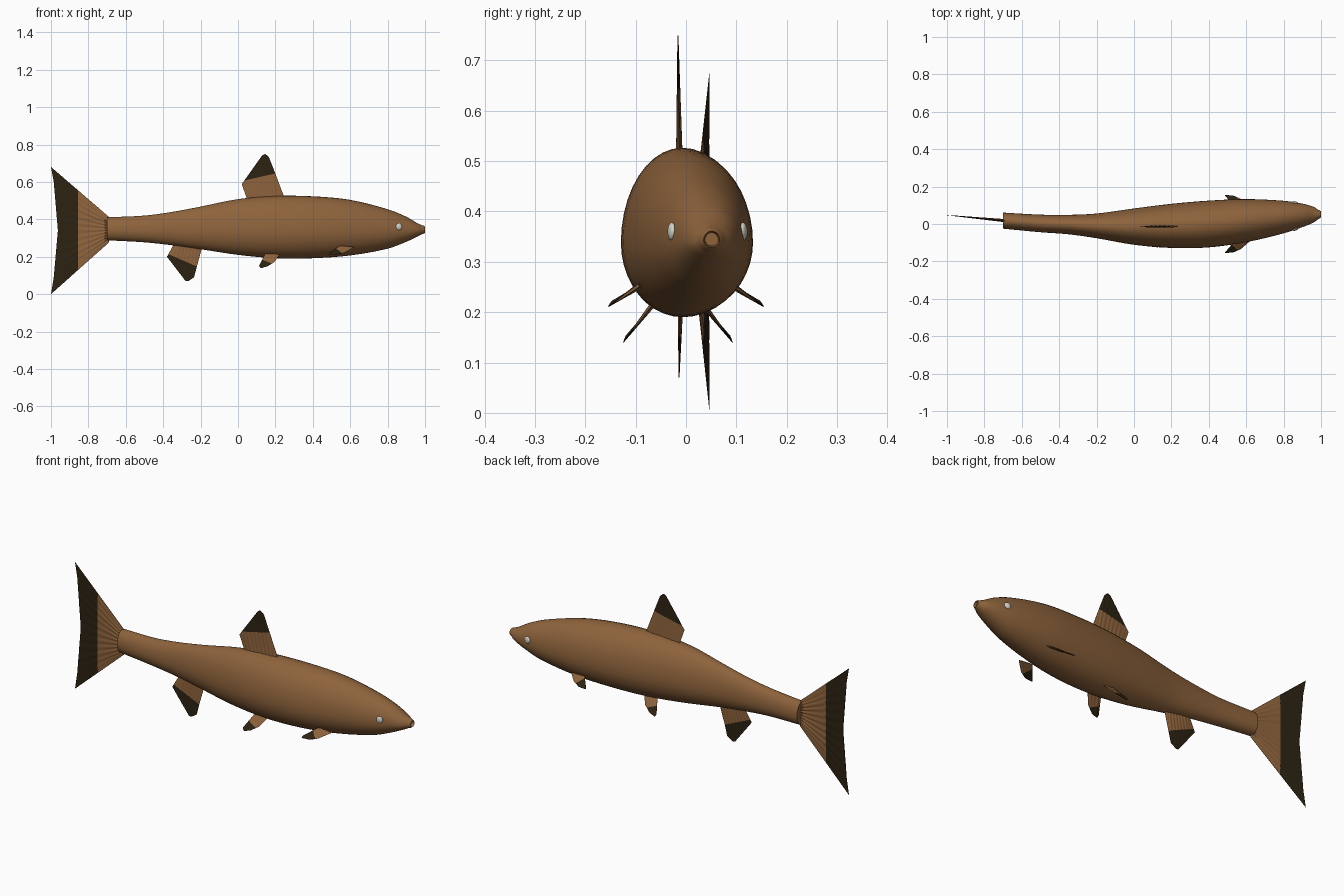
import bpy, bmesh, math
from mathutils import Vector

if "Cube" in bpy.data.objects:
    bpy.data.objects.remove(bpy.data.objects["Cube"])


def material(name, rgb):
    m = bpy.data.materials.new(name)
    m.diffuse_color = (*rgb, 1)
    m.use_nodes = True
    m.node_tree.nodes["Principled BSDF"].inputs["Base Color"].default_value = m.diffuse_color
    return m


BROWN = material("warm brown", (0.27, 0.125, 0.045))
DARK = material("dark brown", (0.025, 0.016, 0.006))
WHITE = material("eye white", (0.65, 0.65, 0.6))


def finish(bm, name, mats, angle=40):
    bmesh.ops.recalc_face_normals(bm, faces=bm.faces)
    me = bpy.data.meshes.new(name)
    bm.to_mesh(me)
    bm.free()
    for m in mats:
        me.materials.append(m)
    ob = bpy.data.objects.new(name, me)
    bpy.context.collection.objects.link(ob)
    bpy.ops.object.select_all(action='DESELECT')
    ob.select_set(True)
    bpy.context.view_layer.objects.active = ob
    bpy.ops.object.shade_smooth_by_angle(angle=math.radians(angle))
    return ob


# Body stations: x, centre y, half width, bottom z, top z
STATIONS = [
    (-0.70, 0.018, 0.043, 0.288, 0.411),
    (-0.50, 0.003, 0.047, 0.277, 0.420),
    (-0.35, -0.003, 0.052, 0.261, 0.440),
    (-0.20, -0.010, 0.066, 0.240, 0.468),
    (0.00, -0.014, 0.097, 0.210, 0.508),
    (0.20, -0.010, 0.118, 0.192, 0.525),
    (0.40, 0.000, 0.125, 0.192, 0.523),
    (0.60, 0.018, 0.115, 0.207, 0.504),
    (0.80, 0.037, 0.087, 0.243, 0.454),
    (0.90, 0.046, 0.063, 0.280, 0.414),
    (0.96, 0.050, 0.042, 0.308, 0.379),
    (0.985, 0.051, 0.025, 0.321, 0.368),
]


def body_at(x):
    """Smooth (cubic) interpolation of the stations."""
    S = STATIONS
    i = max(k for k in range(len(S) - 1) if S[k][0] <= x + 1e-9)

    def slope(k, c):
        a, b = S[max(k - 1, 0)], S[min(k + 1, len(S) - 1)]
        return (b[c] - a[c]) / (b[0] - a[0])

    h = S[i + 1][0] - S[i][0]
    t = (x - S[i][0]) / h
    return [(2*t**3 - 3*t*t + 1) * S[i][c] + (t**3 - 2*t*t + t) * h * slope(i, c)
            + (3*t*t - 2*t**3) * S[i + 1][c] + (t**3 - t*t) * h * slope(i + 1, c)
            for c in range(1, 5)]


# Body: lofted egg-shaped rings ending in a small recessed mouth
def build_body(sides=40):
    rings = []
    for a, b in zip(STATIONS, STATIONS[1:]):
        for k in range(4):
            x = a[0] + (b[0] - a[0]) * k / 4
            rings.append((x, *body_at(x)))
    rings.append(STATIONS[-1])
    for x, r in ((0.994, 0.021), (1.0, 0.016), (0.985, 0.013)):
        rings.append((x, 0.051, r, 0.345 - r, 0.345 + r))
    bm = bmesh.new()
    loops = []
    for x, cy, hw, lo, hi in rings:
        zm = lo + 0.44 * (hi - lo)
        loop = []
        for k in range(sides):
            a = 2 * math.pi * k / sides
            s = math.sin(a)
            loop.append(bm.verts.new((x, cy + hw * math.cos(a),
                                      zm + s * (hi - zm if s > 0 else zm - lo))))
        loops.append(loop)
    for p, q in zip(loops, loops[1:]):
        for k in range(sides):
            j = (k + 1) % sides
            bm.faces.new((p[k], p[j], q[j], q[k]))
    bm.faces.new(loops[0])
    bm.faces.new(loops[-1])
    finish(bm, "body", [BROWN])


def along(points, t):
    """Point at fraction t of a polyline's length."""
    pts = [Vector(p) for p in points]
    d = t * sum((b - a).length for a, b in zip(pts, pts[1:]))
    for a, b in zip(pts, pts[1:]):
        n = (b - a).length
        if d <= n + 1e-9:
            return a.lerp(b, d / n)
        d -= n
    return pts[-1]


# Fin: a thin ribbed sheet from a root line to a tip line, dark past a cut plane
def fin(name, root, tip, cut, direction, thick=0.005, rays=9, rows=8):
    cols = rays * 4
    mid_r, mid_t = along(root, 0.5), along(tip, 0.5)
    n = (Vector(root[-1]) - Vector(root[0])).cross(mid_t - mid_r).normalized()
    bm = bmesh.new()
    sheets = []
    for side in (1, -1):
        grid = []
        for r in range(rows + 1):
            v = r / rows
            row = []
            for c in range(cols + 1):
                u = c / cols
                p = along(root, u).lerp(along(tip, u), v)
                edge = min(1, 4 * u + 0.1, 4 * (1 - u) + 0.1)
                rib = 1 + 0.4 * math.cos(2 * math.pi * rays * u)
                row.append(bm.verts.new(p + n * side * thick * edge * rib * (1 - 0.85 * v)))
            grid.append(row)
        sheets.append(grid)
        for r in range(rows):
            for c in range(cols):
                bm.faces.new((grid[r][c], grid[r][c + 1], grid[r + 1][c + 1], grid[r + 1][c]))

    def border(g):
        return (g[0] + [row[-1] for row in g[1:]] + g[-1][-2::-1]
                + [row[0] for row in g[-2:0:-1]])

    A, B = border(sheets[0]), border(sheets[1])
    for k in range(len(A)):
        j = (k + 1) % len(A)
        bm.faces.new((A[k], A[j], B[j], B[k]))
    cut, direction = Vector(cut), Vector(direction)
    bmesh.ops.bisect_plane(bm, geom=bm.verts[:] + bm.edges[:] + bm.faces[:],
                           plane_co=cut, plane_no=direction)
    for f in bm.faces:
        f.material_index = int((f.calc_center_median() - cut).dot(direction) > 0)
    finish(bm, name, [BROWN, DARK], 60)


build_body()

# Tail fin, swept slightly to +y
fin("tail_fin",
    [(-0.69, 0.018, 0.413), (-0.69, 0.018, 0.276)],
    [(-1.0, 0.047, 0.68), (-0.985, 0.046, 0.6), (-0.963, 0.044, 0.34),
     (-0.985, 0.046, 0.09), (-1.0, 0.047, 0.0)],
    (-0.855, 0, 0.34), (-1, 0, 0), thick=0.006, rays=12)

# Back fin and rear belly fin
fin("dorsal_fin",
    [(0.055, -0.013, 0.49), (0.258, -0.013, 0.49)],
    [(0.02, -0.016, 0.588), (0.13, -0.016, 0.743), (0.145, -0.016, 0.75),
     (0.165, -0.016, 0.733), (0.188, -0.016, 0.675)],
    (0.11, 0, 0.625), (-0.22, 0, 0.97))
fin("anal_fin",
    [(-0.338, -0.008, 0.275), (-0.185, -0.01, 0.275)],
    [(-0.38, -0.014, 0.2), (-0.28, -0.014, 0.07), (-0.265, -0.014, 0.07),
     (-0.235, -0.014, 0.09), (-0.222, -0.014, 0.14)],
    (-0.29, 0, 0.178), (-0.4, 0, -0.92))

# Paired fins and eyes, mirrored about the local body centre
for side, label in ((-1, "front"), (1, "back")):
    def pair(points, cy):
        return [(x, cy + side * y, z) for x, y, z in points]

    fin("pelvic_fin_" + label,
        pair([(0.145, 0.05, 0.215), (0.225, 0.05, 0.215)], -0.016),
        pair([(0.113, 0.104, 0.153), (0.12, 0.109, 0.139), (0.155, 0.103, 0.148),
              (0.195, 0.083, 0.172)], -0.016),
        (0.16, 0, 0.172), (-0.35, 0, -0.94), thick=0.004, rays=4)
    fin("pectoral_fin_" + label,
        pair([(0.54, 0.09, 0.256), (0.62, 0.092, 0.25)], 0.0),
        pair([(0.49, 0.148, 0.222), (0.485, 0.155, 0.211), (0.53, 0.152, 0.212),
              (0.57, 0.135, 0.222)], 0.0),
        (0.545, 0, 0.228), (-0.6, 0, -0.8), thick=0.004, rays=4)

    # Eye: flattened ball sitting in the head
    cy, hw = body_at(0.86)[:2]
    bm = bmesh.new()
    bmesh.ops.create_uvsphere(bm, u_segments=20, v_segments=12, radius=1)
    bmesh.ops.scale(bm, vec=(0.017, 0.008, 0.018), verts=bm.verts)
    eye = finish(bm, "eye_" + label, [WHITE])
    eye.location = (0.86, cy + side * (hw - 0.003), 0.36)
    eye.rotation_euler.z = -side * 0.2
